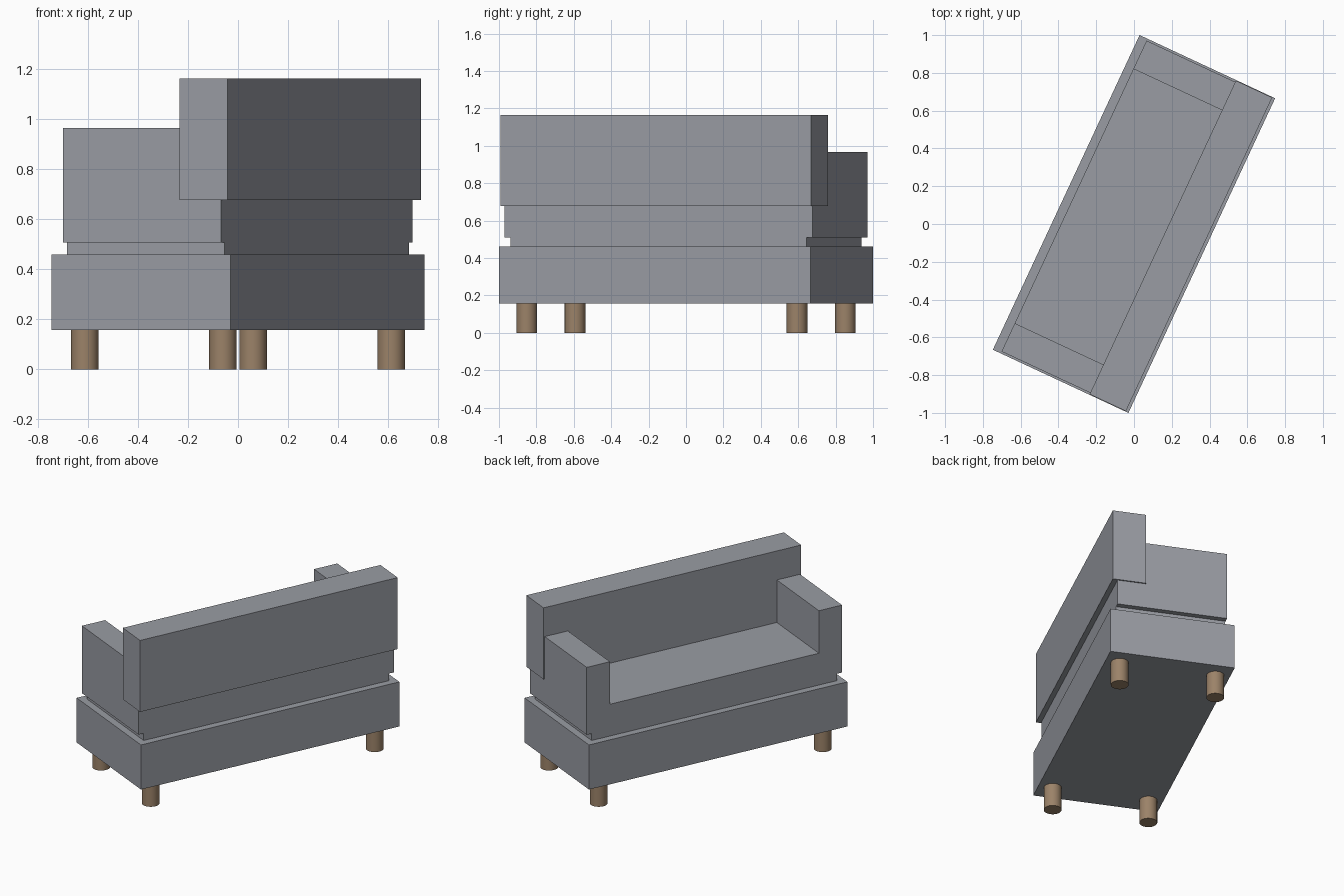
import bpy
import bmesh
from math import radians
from mathutils import Matrix

if "Cube" in bpy.data.objects:
    bpy.data.objects.remove(bpy.data.objects["Cube"], do_unlink=True)

# The sofa is built square to the axes (back rest at +x), then turned as a whole
TURN = Matrix.Rotation(radians(-25), 4, "Z")


def material(name, rgb):
    mat = bpy.data.materials.new(name)
    mat.use_nodes = True
    colour = (*rgb, 1)
    mat.diffuse_color = colour
    mat.node_tree.nodes["Principled BSDF"].inputs["Base Color"].default_value = colour
    return mat


fabric = material("grey fabric", (0.32, 0.335, 0.37))
wood = material("brown wood", (0.33, 0.225, 0.14))


def finish(name, bm, mat):
    bmesh.ops.recalc_face_normals(bm, faces=bm.faces)
    bm.transform(TURN)
    mesh = bpy.data.meshes.new(name)
    bm.to_mesh(mesh)
    bm.free()
    mesh.materials.append(mat)
    obj = bpy.data.objects.new(name, mesh)
    bpy.context.collection.objects.link(obj)
    return obj


def extrude_profile(name, profile, x0, x1, mat):
    """Extrude a (y, z) outline from x0 to x1."""
    bm = bmesh.new()
    face = bm.faces.new([bm.verts.new((x0, y, z)) for y, z in profile])
    grown = bmesh.ops.extrude_face_region(bm, geom=[face])["geom"]
    moved = [v for v in grown if isinstance(v, bmesh.types.BMVert)]
    bmesh.ops.translate(bm, verts=moved, vec=(x1 - x0, 0, 0))
    return finish(name, bm, mat)


def box(name, x0, x1, half_y, z0, z1, mat):
    outline = [(-half_y, z0), (half_y, z0), (half_y, z1), (-half_y, z1)]
    return extrude_profile(name, outline, x0, x1, mat)


# Base and the recessed band above it
box("base", -0.396, 0.396, 0.919, 0.157, 0.46, fabric)
box("recessed_band", -0.348, 0.348, 0.872, 0.46, 0.508, fabric)

# Seat and both arms as one U-shaped block
half = [(0.908, 0.508), (0.908, 0.966), (0.743, 0.966), (0.743, 0.677)]
outline = half + [(-y, z) for y, z in reversed(half)]
extrude_profile("seat_and_arms", outline, -0.35, 0.348, fabric)

# Back rest
box("back_rest", 0.168, 0.38, 0.916, 0.677, 1.163, fabric)

# Four round legs
for x, end in ((-0.305, "front"), (0.305, "back")):
    for y, side in ((-0.797, "right"), (0.797, "left")):
        bm = bmesh.new()
        bmesh.ops.create_cone(bm, cap_ends=True, segments=32, radius1=0.055,
                              radius2=0.055, depth=0.157,
                              matrix=Matrix.Translation((x, y, 0.0785)))
        leg = finish(f"{end}_{side}_leg", bm, wood)
        bpy.ops.object.select_all(action="DESELECT")
        leg.select_set(True)
        bpy.context.view_layer.objects.active = leg
        bpy.ops.object.shade_smooth_by_angle(angle=radians(40))
